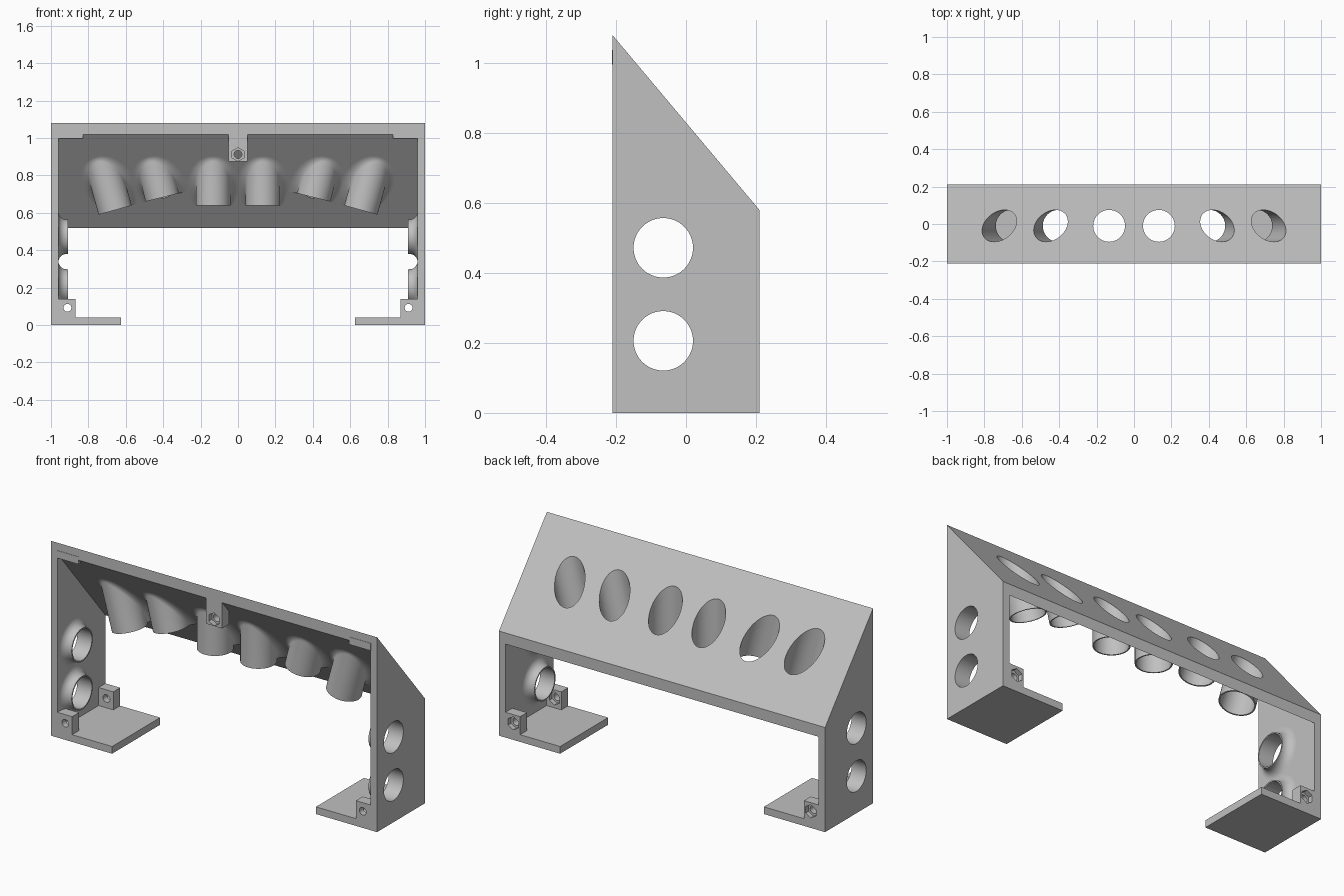
import bpy, bmesh, math
from mathutils import Vector, Matrix

cube = bpy.data.objects.get("Cube")
if cube:
    bpy.data.objects.remove(cube, do_unlink=True)

grey = bpy.data.materials.new("plain grey")
grey.use_nodes = True
grey.diffuse_color = (0.53, 0.53, 0.53, 1)
grey.node_tree.nodes["Principled BSDF"].inputs["Base Color"].default_value = (0.53, 0.53, 0.53, 1)

HOLE, OUTER, FILLET = 0.085, 0.092, 0.043
STEPS, ARC = 64, 8


def make(name, bm):
    bmesh.ops.recalc_face_normals(bm, faces=bm.faces)
    mesh = bpy.data.meshes.new(name)
    bm.to_mesh(mesh)
    bm.free()
    mesh.materials.append(grey)
    obj = bpy.data.objects.new(name, mesh)
    bpy.context.scene.collection.objects.link(obj)
    return obj


def prism(name, x0, x1, profile):
    """Extrude a (y, z) profile along x."""
    bm = bmesh.new()
    face = bm.faces.new([bm.verts.new((x0, y, z)) for y, z in profile])
    ext = bmesh.ops.extrude_face_region(bm, geom=[face])
    moved = [v for v in ext["geom"] if isinstance(v, bmesh.types.BMVert)]
    bmesh.ops.translate(bm, verts=moved, vec=(x1 - x0, 0, 0))
    return make(name, bm)


def box(name, x0, x1, y0, y1, z0, z1):
    return prism(name, x0, x1, [(y0, z0), (y1, z0), (y1, z1), (y0, z1)])


def cylinder(name, center, axis, radius, length, sides=STEPS):
    bm = bmesh.new()
    turn = Vector(axis).to_track_quat("Z", "Y").to_matrix().to_4x4()
    bmesh.ops.create_cone(bm, cap_ends=True, segments=sides, radius1=radius, radius2=radius,
                          depth=length, matrix=Matrix.Translation(center) @ turn)
    return make(name, bm)


def cut(obj, cutters):
    for c in cutters:
        mod = obj.modifiers.new("cut", "BOOLEAN")
        mod.operation, mod.solver, mod.object = "DIFFERENCE", "EXACT", c
        bpy.context.view_layer.objects.active = obj
        bpy.ops.object.modifier_apply(modifier=mod.name)


def flared_tube(name, center, axis, normal, length):
    """Tube leaving a plane through center, with a rounded fillet at its root."""
    a, n, c = Vector(axis).normalized(), Vector(normal).normalized(), Vector(center)
    u = a.orthogonal().normalized()
    v = a.cross(u)
    bm = bmesh.new()
    columns = []
    for i in range(STEPS):
        ang = math.tau * i / STEPS
        e = u * math.cos(ang) + v * math.sin(ang)
        wall = c + e * OUTER
        corner = wall + a * (n.dot(c - wall) / n.dot(a))
        d = (e - n * e.dot(n)).normalized()
        half = a.angle(d) / 2
        k, w = FILLET / math.tan(half), math.sin(half)
        p0, p2 = corner + d * k, corner + a * k
        pts = [p0 - n * 0.02]
        for j in range(ARC + 1):
            t = j / ARC
            b0, b1, b2 = (1 - t) ** 2, 2 * w * t * (1 - t), t * t
            pts.append((p0 * b0 + corner * b1 + p2 * b2) / (b0 + b1 + b2))
        pts.append(wall + a * (length + 0.4))
        columns.append([bm.verts.new(p) for p in pts])
    for i in range(STEPS):
        left, right = columns[i - 1], columns[i]
        for j in range(len(left) - 1):
            bm.faces.new((left[j], right[j], right[j + 1], left[j + 1]))
    bm.faces.new([col[0] for col in columns])
    # Square off the free end
    bmesh.ops.bisect_plane(bm, geom=bm.verts[:] + bm.edges[:] + bm.faces[:],
                           plane_co=c + a * length, plane_no=a, clear_outer=True)
    bmesh.ops.holes_fill(bm, edges=[e for e in bm.edges if e.is_boundary], sides=0)
    return make(name, bm)


# Frame: wedge-topped housing, hollowed out and opened at the bottom
frame = prism("frame", -1, 1, [(-0.21, 0), (0.21, 0), (0.21, 0.58), (-0.21, 1.08)])
slope = 0.5 / 0.42
under = lambda y: 0.768 - slope * y
inner = prism("inner_cutter", -0.96, 0.96,
              [(-0.3, 0.04), (0.3, 0.04), (0.3, under(0.3)), (-0.3, under(-0.3))])
opening = box("opening_cutter", -0.625, 0.625, -0.3, 0.3, -0.1, 0.1)
cutters = [inner, opening]
parts = [frame]

# Angled tubes under the sloped plate: x of hole, tilt, depth below the top surface
down = Vector((0, -slope, -1)).normalized()
for side, label in ((-1, "right"), (1, "left")):
    for row, (x, tilt, depth) in {"inner": (0.133, 0, 0.202), "middle": (0.445, 14, 0.165),
                                  "outer": (0.72, 15.5, 0.236)}.items():
        r = math.radians(tilt)
        axis = Vector((-side * math.sin(r), 0, -math.cos(r)))
        top = Vector((side * x, -0.01, under(-0.01) + 0.062))
        skip = down.dot(Vector((0, 0, under(0))) - top) / down.dot(axis)
        hole = cylinder("hole_cutter", top, axis, HOLE, 0.8)
        tube = flared_tube(f"{label}_{row}_tube", top + axis * skip, axis, down, depth - skip)
        cut(tube, [hole])
        cutters.append(hole)
        parts.append(tube)

    # Short tubes through the side wall
    for row, z in (("upper", 0.472), ("lower", 0.206)):
        axis = (-side, 0, 0)
        hole = cylinder("hole_cutter", (side * 0.96, -0.065, z), axis, HOLE, 0.3)
        tube = flared_tube(f"{label}_{row}_side_tube", (side * 0.96, -0.065, z), axis, axis, 0.05)
        cut(tube, [hole])
        cutters.append(hole)
        parts.append(tube)

    # Screw blocks in the foot corners, with nut pockets on the back
    x0, x1 = sorted((side * 0.87, side * 0.965))
    for end, y in (("front", -0.21), ("back", 0.15)):
        block = box(f"{label}_{end}_screw_block", x0, x1, y, y + 0.06, 0.035, 0.14)
        spot = (side * 0.912, y, 0.092)
        screw = cylinder("screw_cutter", spot, (0, 1, 0), 0.021, 0.3, 32)
        nut = cylinder("nut_cutter", (spot[0], y + 0.06, spot[2]), (0, 1, 0), 0.036, 0.05, 6)
        cut(block, [screw, nut])
        bpy.data.objects.remove(screw)
        bpy.data.objects.remove(nut)
        parts.append(block)

    # Locating tabs in the upper front corners
    x0, x1 = sorted((side * 0.83, side * 0.962))
    parts.append(box(f"{label}_top_tab", x0, x1, -0.212, -0.18, 0.996, 1.037))

# Central screw block under the top edge, with its nut pocket at the front
block = prism("center_screw_block", -0.05, 0.05,
              [(-0.21, 0.875), (-0.15, 0.875), (-0.15, 0.97), (-0.21, 1.035)])
screw = cylinder("screw_cutter", (0, -0.2, 0.912), (0, 1, 0), 0.021, 0.3, 32)
nut = cylinder("nut_cutter", (0, -0.21, 0.912), (0, 1, 0), 0.036, 0.05, 6)
cut(block, [screw, nut])
parts.append(block)

cut(frame, cutters)
for c in cutters + [screw, nut]:
    bpy.data.objects.remove(c)

# Smooth the round surfaces, keep corners crisp
bpy.ops.object.select_all(action="DESELECT")
for p in parts:
    p.select_set(True)
bpy.context.view_layer.objects.active = frame
bpy.ops.object.shade_smooth_by_angle(angle=math.radians(30))
